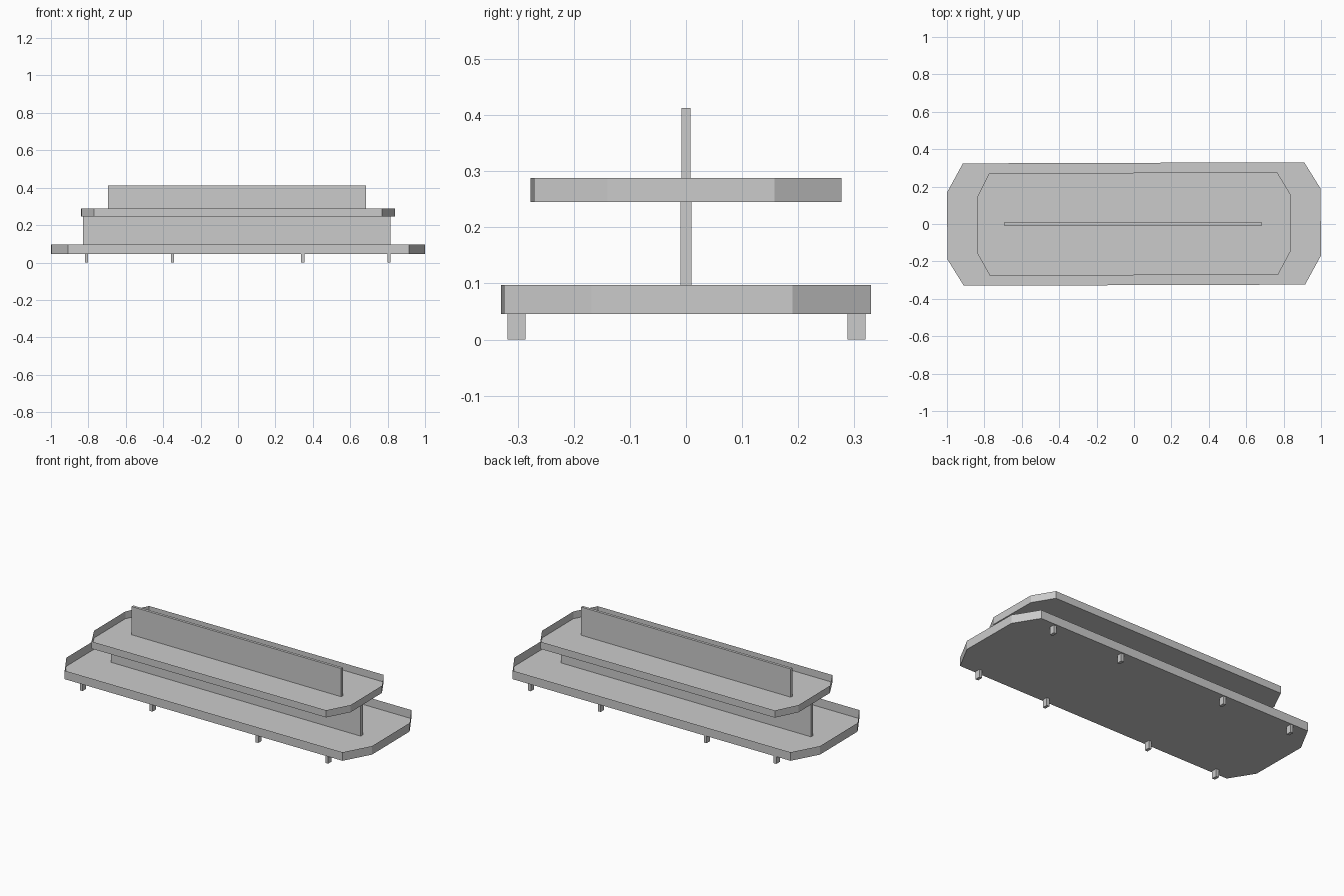
import bpy, bmesh

if "Cube" in bpy.data.objects:
    bpy.data.objects.remove(bpy.data.objects["Cube"])

grey = bpy.data.materials.new("plain grey")
grey.diffuse_color = (0.6, 0.6, 0.6, 1)
grey.use_nodes = True
grey.node_tree.nodes["Principled BSDF"].inputs["Base Color"].default_value = grey.diffuse_color


def finish(name, bm):
    mesh = bpy.data.meshes.new(name)
    bm.to_mesh(mesh)
    bm.free()
    mesh.materials.append(grey)
    obj = bpy.data.objects.new(name, mesh)
    bpy.context.collection.objects.link(obj)
    return obj


def tray(name, outline, z0, z1):
    """Open-topped sheet tray: a flat floor with an upright rim."""
    bm = bmesh.new()
    low = [bm.verts.new((x, y, z0)) for x, y in outline]
    top = [bm.verts.new((x, y, z1)) for x, y in outline]
    bm.faces.new(low[::-1])
    n = len(outline)
    for i in range(n):
        j = (i + 1) % n
        bm.faces.new((low[i], low[j], top[j], top[i]))
    return finish(name, bm)


def box(name, x0, x1, y0, y1, z0, z1):
    bm = bmesh.new()
    bmesh.ops.create_cube(bm, size=1)
    for v in bm.verts:
        v.co = (x1 if v.co.x > 0 else x0,
                y1 if v.co.y > 0 else y0,
                z1 if v.co.z > 0 else z0)
    return finish(name, bm)


# Trays: slightly skewed long octagons, counter-clockwise from the front left
tray("lower_tray",
     [(-0.91, -0.33), (0.915, -0.324), (1.0, -0.168), (0.997, 0.19),
      (0.91, 0.33), (-0.915, 0.324), (-1.0, 0.168), (-0.997, -0.19)],
     0.046, 0.097)
tray("upper_tray",
     [(-0.77, -0.277), (0.77, -0.271), (0.84, -0.14), (0.837, 0.158),
      (0.765, 0.277), (-0.775, 0.271), (-0.84, 0.14), (-0.837, -0.158)],
     0.245, 0.288)

# Upright panels on the centre line
box("lower_panel", -0.83, 0.815, -0.01, 0.01, 0.046, 0.245)
box("upper_panel", -0.695, 0.685, -0.008, 0.008, 0.245, 0.413)

# Four pairs of small feet
for i, x in enumerate((-0.81, -0.35, 0.347, 0.807)):
    for side, y in (("front", -0.302), ("back", 0.304)):
        box(f"{side}_foot_{i + 1}", x - 0.009, x + 0.009,
            y - 0.016, y + 0.016, 0, 0.046)
